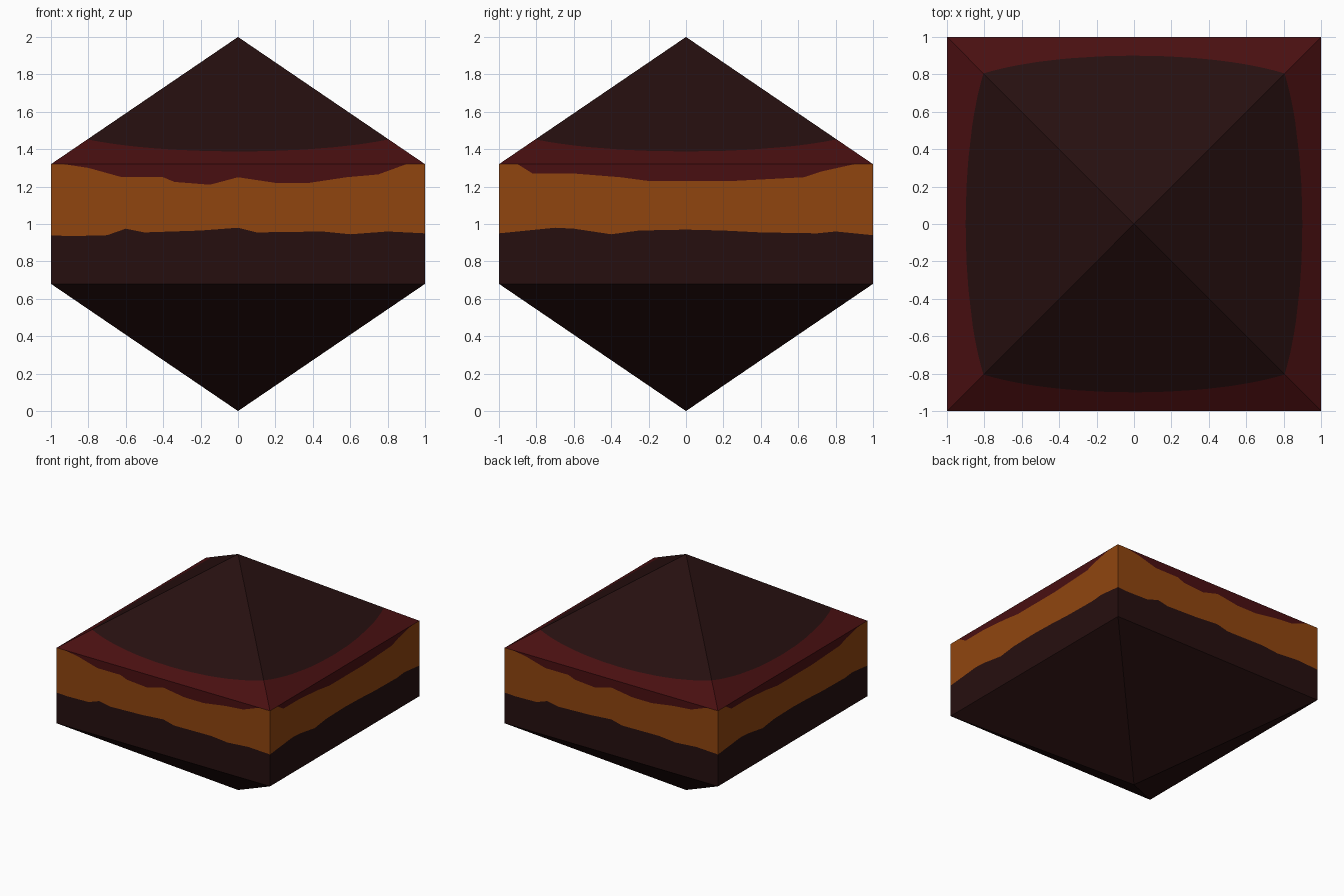
import bpy, bmesh, math
from mathutils import Matrix, Vector

if "Cube" in bpy.data.objects:
    bpy.data.objects.remove(bpy.data.objects["Cube"])

LOW, HIGH, APEX = 0.68, 1.32, 2.0   # box from LOW to HIGH, points at 0 and APEX


def material(name, srgb):
    m = bpy.data.materials.new(name)
    lin = [((c / 255 + 0.055) / 1.055) ** 2.4 if c > 10 else c / 255 / 12.92 for c in srgb]
    m.diffuse_color = (*lin, 1)
    m.use_nodes = True
    m.node_tree.nodes["Principled BSDF"].inputs["Base Color"].default_value = m.diffuse_color
    return m


DARK, ORANGE, RED = 0, 1, 2
mats = [material("dark brown", (38, 15, 15)),
        material("burnt orange", (144, 69, 15)),
        material("dark red", (73, 15, 17))]

# wavy colour borders on the walls: (position along wall, height)
front_lower = [(-1, .94), (-.9, .935), (-.7, .94), (-.6, .975), (-.5, .955), (-.2, .965),
               (0, .98), (.1, .955), (.45, .96), (.6, .945), (.8, .96), (1, .95)]
front_upper = [(-1, HIGH), (-.93, HIGH), (-.8, 1.3), (-.62, 1.25), (-.4, 1.25), (-.34, 1.225),
               (-.15, 1.21), (0, 1.25), (.2, 1.22), (.38, 1.22), (.58, 1.25), (.75, 1.265),
               (.9, HIGH), (1, HIGH)]
side_lower = [(-1, .95), (-.7, .98), (-.6, .975), (-.4, .945), (-.25, .965), (0, .97),
              (.2, .965), (.4, .955), (.7, .95), (.8, .96), (1, .94)]
side_upper = [(-1, HIGH), (-.9, HIGH), (-.82, 1.27), (-.6, 1.27), (-.35, 1.25), (-.2, 1.23),
              (.25, 1.23), (.63, 1.25), (.72, 1.28), (.9, HIGH), (1, HIGH)]


def sample(line, x):
    for (x0, z0), (x1, z1) in zip(line, line[1:]):
        if x <= x1:
            return z0 + (z1 - z0) * (x - x0) / (x1 - x0)
    return line[-1][1]


def column(x, lower, upper):
    # points from the bottom tip, up the wall, to the top tip
    f = 0.1 + 0.095 * x * x
    return [Vector(p) for p in (
        (0, 0, 0), (x, -1, LOW), (x, -1, sample(lower, x)), (x, -1, sample(upper, x)),
        (x, -1, HIGH), (x * (1 - f), f - 1, HIGH + (APEX - HIGH) * f), (0, 0, APEX))]


bm = bmesh.new()
bands = [DARK, DARK, ORANGE, RED, RED, DARK]

# four walls with their sloped faces; opposite walls match by half a turn
for turn in range(4):
    lower, upper = ((front_lower, front_upper), (side_lower, side_upper))[turn % 2]
    rot = Matrix.Rotation(turn * math.pi / 2, 3, 'Z')
    xs = sorted({p[0] for p in lower + upper})
    cols = [column(x, lower, upper) for x in xs]
    for a, b in zip(cols, cols[1:]):
        for i, colour in enumerate(bands):
            corners = []
            for p in (a[i], b[i], b[i + 1], a[i + 1]):
                if all((p - q).length > 1e-4 for q in corners):
                    corners.append(p)
            if len(corners) > 2:
                face = bm.faces.new([bm.verts.new(rot @ p) for p in corners])
                face.material_index = colour

bmesh.ops.remove_doubles(bm, verts=bm.verts, dist=1e-4)
mesh = bpy.data.meshes.new("layered_block")
bm.to_mesh(mesh)
bm.free()
for m in mats:
    mesh.materials.append(m)
bpy.context.collection.objects.link(bpy.data.objects.new("layered_block", mesh))
